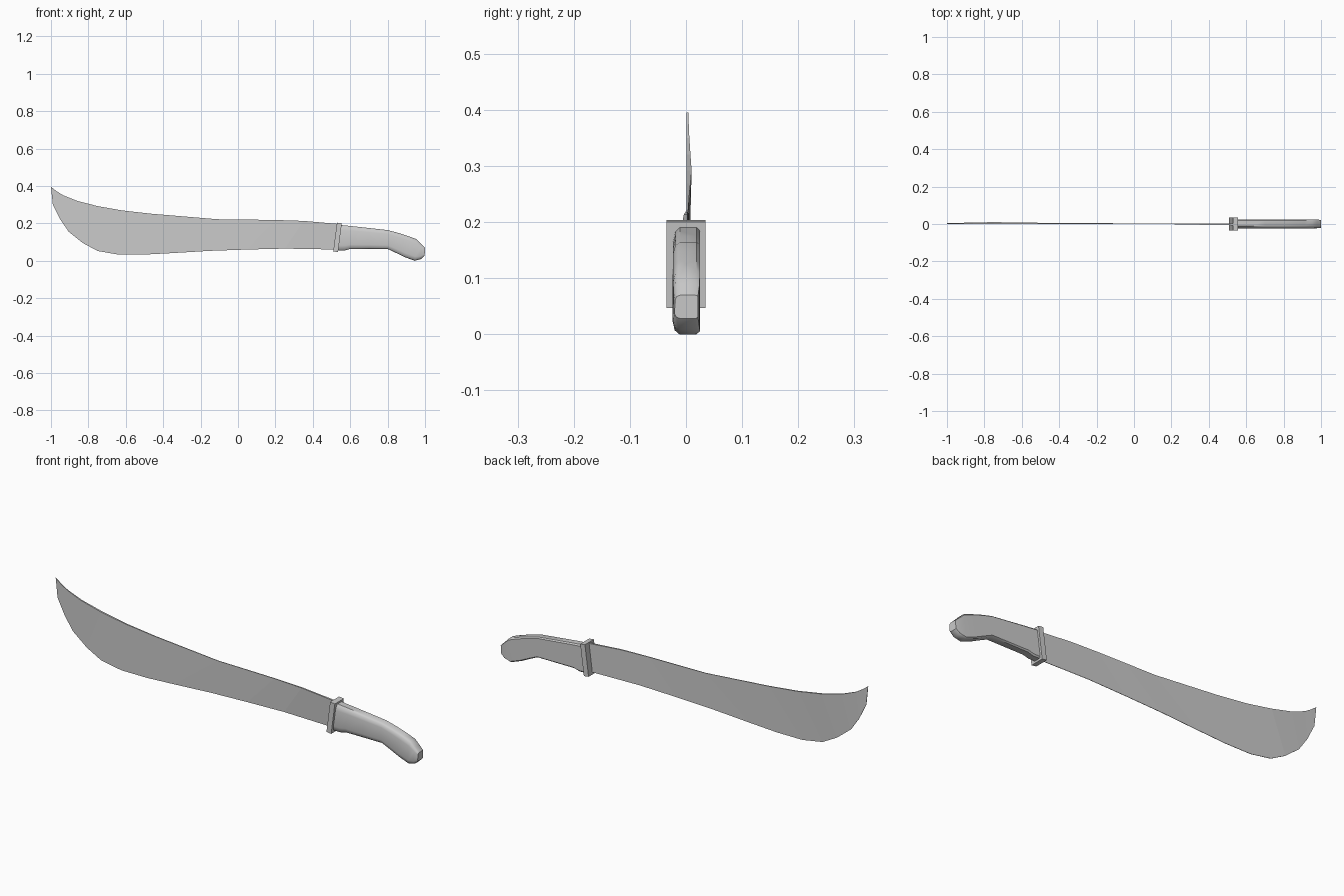
import bpy, bmesh, math

if "Cube" in bpy.data.objects:
    bpy.data.objects.remove(bpy.data.objects["Cube"])


def loft(name, rings, smooth=None):
    """Bridge equal-length closed rings and cap both ends."""
    bm = bmesh.new()
    rows = [[bm.verts.new(p) for p in ring] for ring in rings]
    n = len(rows[0])
    for a, b in zip(rows, rows[1:]):
        for i in range(n):
            j = (i + 1) % n
            bm.faces.new((a[i], a[j], b[j], b[i]))
    bm.faces.new(rows[0])
    bm.faces.new(rows[-1])
    bmesh.ops.remove_doubles(bm, verts=bm.verts[:], dist=0.0004)
    bmesh.ops.recalc_face_normals(bm, faces=bm.faces[:])
    me = bpy.data.meshes.new(name)
    bm.to_mesh(me)
    bm.free()
    ob = bpy.data.objects.new(name, me)
    bpy.context.collection.objects.link(ob)
    if smooth:
        bpy.ops.object.select_all(action='DESELECT')
        ob.select_set(True)
        bpy.context.view_layer.objects.active = ob
        bpy.ops.object.shade_smooth_by_angle(angle=math.radians(smooth))
    return ob


# Blade: spine (x, z, front y, back y) paired with cutting edge (x, z)
spine = [(-1, .395, .001, .004), (-.97, .372, .001, .005), (-.935, .350, .001, .006),
         (-.86, .320, .001, .008), (-.75, .292, .001, .010), (-.62, .269, .001, .008),
         (-.46, .251, .001, .006), (-.28, .236, .001, .005), (-.11, .222, .001, .004),
         (.05, .220, 0, .004), (.20, .218, -.001, .003), (.35, .213, -.004, .003),
         (.535, .197, -.007, .003)]
edge = [(-1, .395), (-.99, .300), (-.95, .220), (-.905, .155), (-.83, .095),
        (-.75, .052), (-.64, .033), (-.50, .033), (-.35, .041), (-.15, .053),
        (.05, .060), (.25, .065), (.525, .060)]
loft("blade", [[(sx, f, sz), (sx, b, sz), (ex, .004, ez), (ex, .002, ez)]
               for (sx, sz, f, b), (ex, ez) in zip(spine, edge)])

# Guard: tilted rectangular collar
bpy.ops.mesh.primitive_cube_add(size=1, location=(.532, 0, .125), rotation=(0, .13, 0))
guard = bpy.context.object
guard.name = "guard"
guard.scale = (.026, .07, .155)

# Handle: rounded section swept along top and bottom outline, curling down at the end
section = [(0, -.012), (.06, -.020), (.2, -.024), (.8, -.023), (.94, -.019), (1, -.011),
           (1, .019), (.95, .025), (.05, .025), (0, .019)]
# top x, top z, bottom x, bottom z, width factor
outline = [(.54, .192, .53, .055, 1), (.58, .188, .57, .055, 1), (.62, .184, .60, .063, 1),
           (.70, .175, .70, .063, 1), (.80, .164, .80, .063, 1), (.86, .148, .845, .042, 1),
           (.91, .132, .89, .020, 1), (.955, .115, .945, 0, 1),
           (.98, .090, .978, .009, .95), (1, .070, .998, .028, .85)]
loft("handle", [[(bx + (tx - bx) * t, y * w, bz + (tz - bz) * t) for t, y in section]
                for tx, tz, bx, bz, w in outline], smooth=40)
